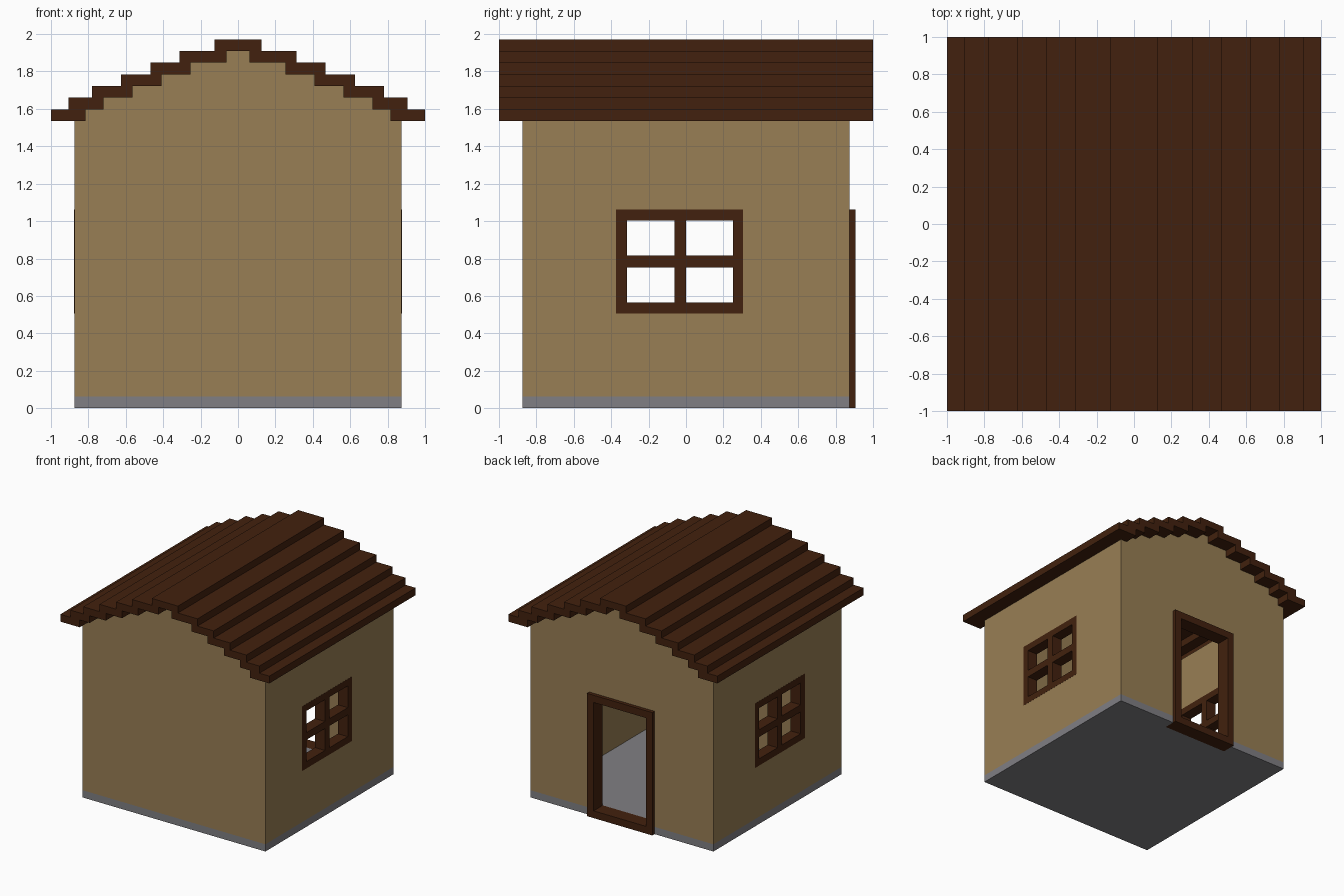
import bpy, bmesh

if "Cube" in bpy.data.objects:
    bpy.data.objects.remove(bpy.data.objects["Cube"])


def material(name, rgb):
    m = bpy.data.materials.new(name)
    m.diffuse_color = (*rgb, 1)
    m.use_nodes = True
    m.node_tree.nodes["Principled BSDF"].inputs["Base Color"].default_value = m.diffuse_color
    return m


TAN = material("tan_plaster", (0.314, 0.209, 0.089))
BROWN = material("dark_wood", (0.0545, 0.0152, 0.0044))
GREY = material("grey_stone", (0.216, 0.212, 0.227))

PLACE = {"x": lambda u, v, d: (d, u, v),
         "y": lambda u, v, d: (u, d, v),
         "z": lambda u, v, d: (u, v, d)}


def extrude(name, points, faces, axis, d0, d1, mat):
    """Extrude flat faces along an axis; edges used once become side walls."""
    bm = bmesh.new()
    lo = [bm.verts.new(PLACE[axis](u, v, d0)) for u, v in points]
    hi = [bm.verts.new(PLACE[axis](u, v, d1)) for u, v in points]
    edges = {}
    for f in faces:
        bm.faces.new([lo[i] for i in f])
        bm.faces.new([hi[i] for i in f])
        for a, b in zip(f, f[1:] + f[:1]):
            edges.setdefault(frozenset((a, b)), []).append((a, b))
    for used in edges.values():
        if len(used) == 1:
            a, b = used[0]
            bm.faces.new((lo[a], lo[b], hi[b], hi[a]))
    for v in [v for v in bm.verts if not v.link_faces]:
        bm.verts.remove(v)
    bmesh.ops.recalc_face_normals(bm, faces=bm.faces)
    me = bpy.data.meshes.new(name)
    bm.to_mesh(me)
    bm.free()
    me.materials.append(mat)
    ob = bpy.data.objects.new(name, me)
    bpy.context.collection.objects.link(ob)
    return ob


def profile(name, points, *args):
    return extrude(name, points, [list(range(len(points)))], *args)


def panel(name, us, vs, holes, *args):
    """Grid panel with some cells left open."""
    n = len(us)
    points = [(u, v) for v in vs for u in us]
    faces = [[j * n + i, j * n + i + 1, (j + 1) * n + i + 1, (j + 1) * n + i]
             for j in range(len(vs) - 1) for i in range(n - 1)
             if (i, j) not in holes]
    return extrude(name, points, faces, *args)


W, IN, BASE = 0.875, 0.781, 0.0625      # outer wall, inner wall, floor height
DOOR_X, DOOR_Z = 0.3125, 1.0625

# Stepped outlines of the right half of the roof, from ridge to eave
Z = [1.97, 1.91, 1.847, 1.785, 1.722, 1.66, 1.598, 1.535]
TOP_X = [0.125, 0.3125, 0.467, 0.625, 0.78, 0.905, 1.0]
UNDER_X = [0.0625, 0.255, 0.41, 0.565, 0.72, 0.815]


def steps(xs, zs):
    return [p for i, x in enumerate(xs) for p in ((x, zs[i]), (x, zs[i + 1]))]


def mirror(half):
    return [(-x, z) for x, z in reversed(half)] + half


top = mirror(steps(TOP_X, Z))
under = mirror(steps(UNDER_X, Z[1:]))

# Roof
profile("stepped_roof", top + under[::-1], "y", -1, 1, BROWN)

# Gable walls, the back one with a doorway notch
gable = [(-W, BASE), (-W, Z[-1])] + under + [(W, Z[-1]), (W, BASE)]
profile("front_wall", gable, "y", -W, -IN, TAN)
doorway = [(DOOR_X, BASE), (DOOR_X, DOOR_Z), (-DOOR_X, DOOR_Z), (-DOOR_X, BASE)]
profile("back_wall", gable + doorway, "y", IN, W, TAN)

# Stone floor slab with a notch for the door sill
profile("floor_slab", [(-W, -W), (W, -W), (W, W), (DOOR_X, W), (DOOR_X, IN),
                       (-DOOR_X, IN), (-DOOR_X, W), (-W, W)], "z", 0, BASE, GREY)

# Side walls with window openings and crossed window frames
for side, s in (("left", -1), ("right", 1)):
    panel(side + "_wall", [-IN, -0.375, 0.306, IN], [BASE, 0.505, DOOR_Z, Z[-1]],
          {(1, 1)}, "x", s * IN, s * W, TAN)
    panel(side + "_window_frame", [-0.375, -0.315, -0.0625, 0, 0.25, 0.306],
          [0.505, 0.564, 0.753, 0.815, 1.003, DOOR_Z],
          {(1, 1), (3, 1), (1, 3), (3, 3)}, "x", s * IN, s * (W + 0.001), BROWN)

# Door frame standing proud of the back wall
panel("door_frame", [-DOOR_X, -0.25, 0.25, DOOR_X], [0, BASE, 1.0, DOOR_Z],
      {(1, 1)}, "y", IN, 0.906, BROWN)
